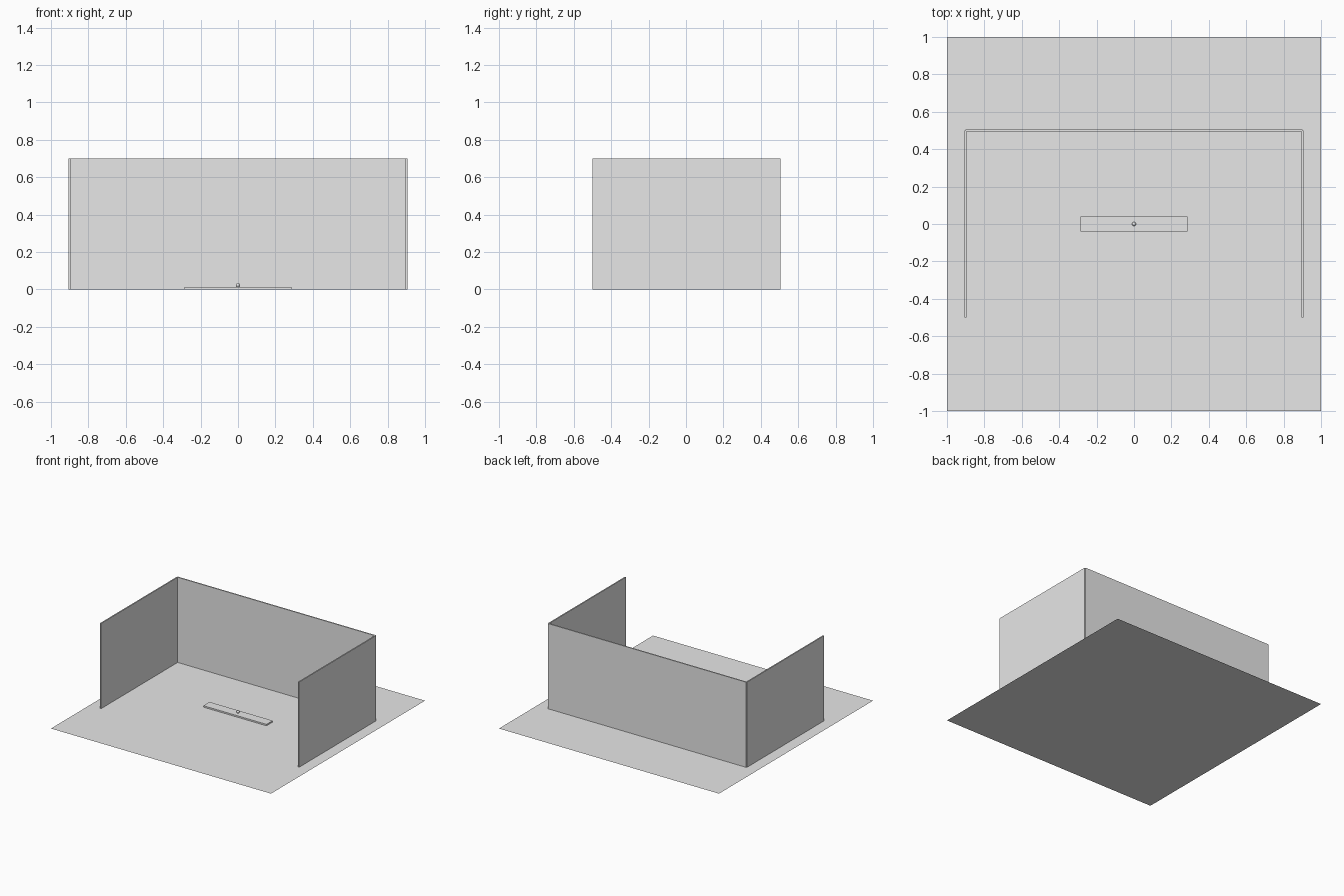
import bpy

if "Cube" in bpy.data.objects:
    bpy.data.objects.remove(bpy.data.objects["Cube"])

# One neutral grey for the whole model
grey = bpy.data.materials.new("light_grey")
grey.diffuse_color = (0.8, 0.8, 0.8, 1)
grey.use_nodes = True
grey.node_tree.nodes["Principled BSDF"].inputs["Base Color"].default_value = grey.diffuse_color


def finish(name):
    obj = bpy.context.object
    obj.name = name
    obj.data.materials.append(grey)
    return obj


def box(name, centre, size):
    bpy.ops.mesh.primitive_cube_add(size=1, location=centre)
    obj = finish(name)
    obj.scale = size
    bpy.ops.object.transform_apply(location=False, rotation=False, scale=True)
    return obj


HEIGHT, THICK = 0.70, 0.01

# Flat floor sheet
bpy.ops.mesh.primitive_plane_add(size=2, location=(0, 0, 0))
finish("floor")

# Back wall and the two side walls, open to the front
box("back_wall", (0, 0.5, HEIGHT / 2), (1.8, THICK, HEIGHT))
for name, side in (("left_wall", -1), ("right_wall", 1)):
    box(name, (side * 0.9, 0, HEIGHT / 2), (THICK, 1.0, HEIGHT))

# Low plank in the middle with a small ball resting on it
box("plank", (0, 0, 0.006), (0.574, 0.08, 0.012))
bpy.ops.mesh.primitive_uv_sphere_add(segments=32, ring_count=16, radius=0.0115,
                                     location=(0, 0, 0.0235))
finish("ball")
bpy.ops.object.shade_smooth()
